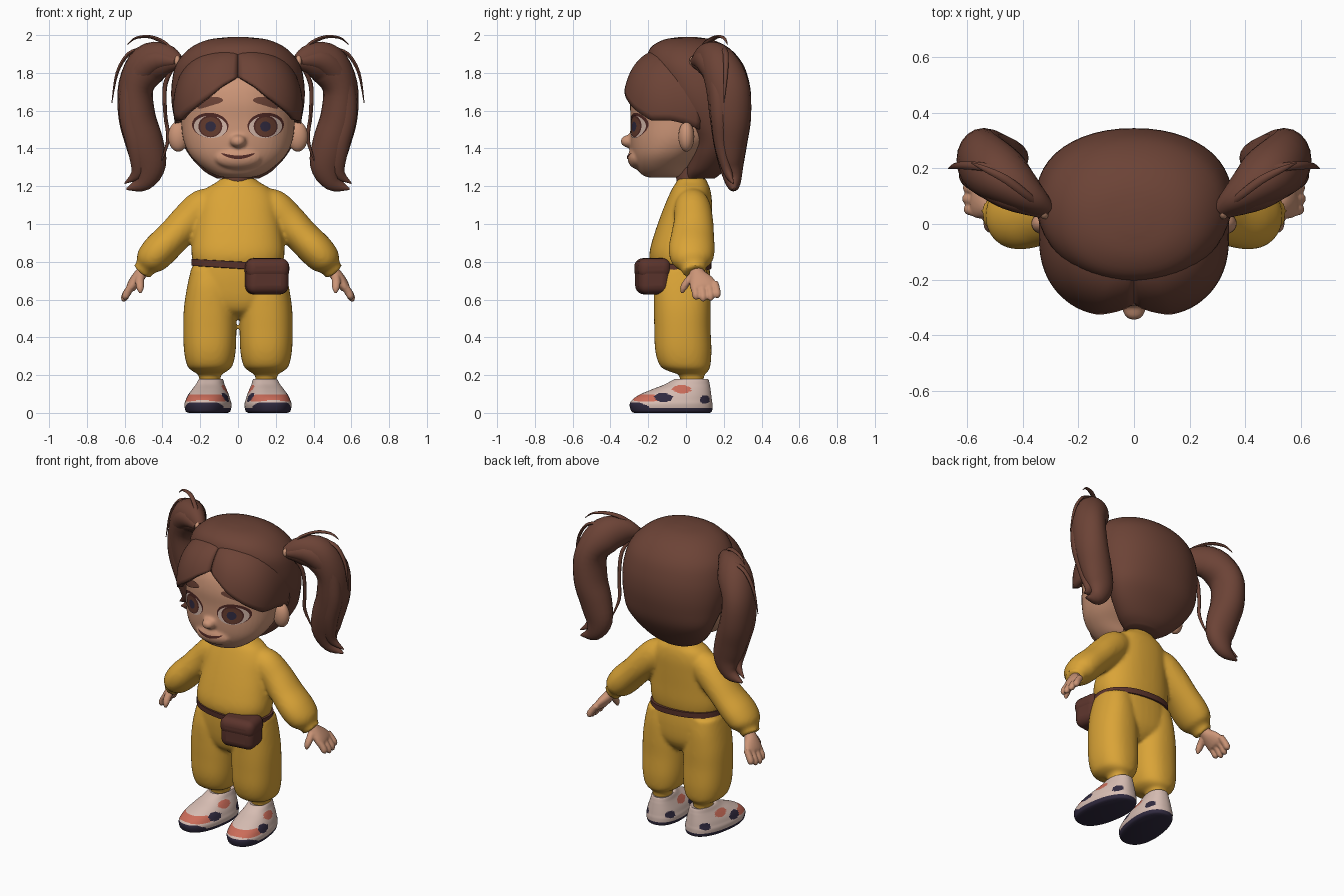
import bpy, bmesh, math
from mathutils import Vector, Matrix
from mathutils.bvhtree import BVHTree

if "Cube" in bpy.data.objects:
    bpy.data.objects.remove(bpy.data.objects["Cube"])

parts = []


def material(name, *rgb):
    m = bpy.data.materials.new(name)
    m.use_nodes = True
    m.diffuse_color = (*rgb, 1)
    m.node_tree.nodes["Principled BSDF"].inputs["Base Color"].default_value = (*rgb, 1)
    return m


HAIR = material("hair brown", .15, .056, .037)
SKIN = material("skin", .60, .30, .185)
CLOTH = material("mustard cloth", .70, .37, .038)
LEATHER = material("dark leather", .105, .034, .025)
SHOE = material("shoe off white", .68, .51, .45)
CORAL = material("coral", .60, .15, .10)
NAVY = material("navy", .03, .023, .05)
DARK = material("lash and lip dark", .08, .022, .018)
WHITE = material("eye white", .62, .45, .38)
IRIS = material("iris brown", .13, .045, .028)


def finish(name, bm, *mats, recalc=True):
    if recalc:
        bmesh.ops.recalc_face_normals(bm, faces=bm.faces[:])
    me = bpy.data.meshes.new(name)
    bm.to_mesh(me)
    bm.free()
    for m in mats:
        me.materials.append(m)
    ob = bpy.data.objects.new(name, me)
    bpy.context.collection.objects.link(ob)
    parts.append(ob)
    return ob


def blend(name, obs, mat, voxel, rounds):
    """Melt overlapping pieces into one soft skin."""
    bm = bmesh.new()
    for ob in obs:
        bm.from_mesh(ob.data)
        parts.remove(ob)
        bpy.data.objects.remove(ob)
    out = finish(name, bm, mat)
    mod = out.modifiers.new("melt", "REMESH")
    mod.mode, mod.voxel_size, mod.use_smooth_shade = "VOXEL", voxel, True
    mod = out.modifiers.new("soften", "SMOOTH")
    mod.factor, mod.iterations = .5, rounds
    return out


def smooth_rows(rows, sub):
    """Catmull-Rom interpolation between rows of numbers."""
    out = []
    for i in range(len(rows) - 1):
        a, b, c, d = rows[max(i - 1, 0)], rows[i], rows[i + 1], rows[min(i + 2, len(rows) - 1)]
        for k in range(sub):
            t = k / sub
            out.append([q + .5 * t * (r - p + t * (2 * p - 5 * q + 4 * r - s + t * (3 * (q - r) + s - p)))
                        for p, q, r, s in zip(a, b, c, d)])
    return out + [list(rows[-1])]


def loft(name, rings, mats, power=2.0, n=32):
    """Skin over rings given as (centre, half axis, half axis)."""
    bm = bmesh.new()
    loops = []
    for c, u, v in rings:
        loop = []
        for k in range(n):
            a = 2 * math.pi * k / n
            cs, sn = [math.copysign(abs(f) ** (2 / power), f) for f in (math.cos(a), math.sin(a))]
            loop.append(bm.verts.new(c + u * cs + v * sn))
        loops.append(loop)
    for lo, hi in zip(loops, loops[1:]):
        for k in range(n):
            bm.faces.new((lo[k], lo[(k + 1) % n], hi[(k + 1) % n], hi[k]))
    bm.faces.new(loops[0][::-1])
    bm.faces.new(loops[-1])
    return finish(name, bm, *mats)


def stack(name, rows, *mats, cx=0, power=2.0, n=40, sub=4):
    """Upright loft, rows of (z, half width, front y, back y)."""
    rings = [(Vector((cx, (f + b) / 2, z)), Vector((w, 0, 0)), Vector((0, (b - f) / 2, 0)))
             for z, w, f, b in smooth_rows(rows, sub)]
    return loft(name, rings, mats, power, n)


def tube(name, rows, mat, s=1, n=20, sub=4):
    """Loft along a path, rows of (x, y, z, radius, depth radius)."""
    rows = smooth_rows(rows, sub)
    pts = [Vector((s * r[0], r[1], r[2])) for r in rows]
    rings = []
    for i, p in enumerate(pts):
        t = (pts[min(i + 1, len(pts) - 1)] - pts[max(i - 1, 0)]).normalized()
        v = Vector((0, 1, 0))
        v = (v - t * t.dot(v)).normalized()
        rings.append((p, t.cross(v) * max(rows[i][3], .002), v * max(rows[i][4], .002)))
    return loft(name, rings, [mat], n=n)


def ball(name, loc, size, mat):
    bm = bmesh.new()
    bmesh.ops.create_uvsphere(bm, u_segments=24, v_segments=14, radius=1,
                              matrix=Matrix.Translation(loc) @ Matrix.Diagonal((*size, 1)))
    return finish(name, bm, mat)


# Head with nose and mouth mound, and neck
skull = stack("skull", [(1.245, .07, -.19, -.05), (1.262, .13, -.235, -.02), (1.31, .20, -.268, .02),
                        (1.37, .257, -.287, .1), (1.45, .291, -.295, .2), (1.55, .301, -.293, .25),
                        (1.65, .297, -.295, .25), (1.75, .27, -.267, .22), (1.85, .18, -.18, .12)],
              SKIN, power=2.2, n=48)
nose = ball("nose", (0, -.303, 1.438), (.043, .044, .034), SKIN)
mound = ball("mouth_mound", (0, -.255, 1.35), (.125, .055, .06), SKIN)
head = blend("head", [skull, nose, mound], SKIN, .01, 5)
stack("neck", [(1.17, .085, -.04, .1), (1.23, .075, -.05, .1), (1.3, .08, -.06, .1)], HAIR)

# Painted face plates, laid onto the head
face_tree = BVHTree.FromObject(head, bpy.context.evaluated_depsgraph_get())


def plate(name, x, z, w, h, mat, lift, tilt=0.0, bend=0.0):
    bm = bmesh.new()
    n, rows = 28, 6
    grid = []
    for r in range(rows + 1):
        loop = []
        for k in range(n):
            a = 2 * math.pi * k / n
            px, pz = math.cos(a) * r / rows, math.sin(a) * r / rows
            dx, dz = w * px, h * pz + bend * px * px
            dx, dz = dx * math.cos(tilt) - dz * math.sin(tilt), dx * math.sin(tilt) + dz * math.cos(tilt)
            hit, normal = face_tree.ray_cast(Vector((x + dx, -1, z + dz)), Vector((0, 1, 0)))[:2]
            loop.append(bm.verts.new(hit + normal * lift))
        grid.append(loop)
    for lo, hi in zip(grid, grid[1:]):
        for k in range(n):
            bm.faces.new((lo[k], hi[k], hi[(k + 1) % n], lo[(k + 1) % n]))
    bmesh.ops.remove_doubles(bm, verts=bm.verts[:], dist=1e-5)
    return finish(name, bm, mat, recalc=False)


plate("mouth", 0, 1.353, .088, .009, DARK, .003, bend=.02)
for s, side in ((1, "left_"), (-1, "right_")):
    plate(side + "lash_line", s * .146, 1.522, .096, .067, DARK, .002, tilt=s * .08)
    plate(side + "eye_white", s * .144, 1.514, .087, .059, WHITE, .004, tilt=s * .08)
    plate(side + "iris_rim", s * .144, 1.517, .062, .058, DARK, .0055)
    plate(side + "iris", s * .144, 1.515, .054, .051, IRIS, .007)
    plate(side + "pupil", s * .142, 1.516, .027, .027, NAVY, .0085)
    plate(side + "eyebrow", s * .148, 1.647, .07, .022, HAIR, .006, tilt=-s * .3, bend=-.012)
    ball(side + "ear", (s * .316, .002, 1.463), (.054, .042, .08), SKIN)

# Hair cap over the back and crown
stack("hair_cap", [(1.24, .11, .0, .15), (1.28, .18, .0, .2), (1.36, .255, .01, .26),
                   (1.45, .305, .0, .31), (1.55, .335, -.08, .335), (1.65, .352, -.15, .345),
                   (1.75, .35, -.19, .335), (1.85, .325, -.21, .3), (1.93, .255, -.19, .23),
                   (1.975, .16, -.12, .14), (1.99, .04, -.03, .05)], HAIR, power=2.15, n=48)

# Parted fringe, one swept shell on each side
hairline = [(0, 1.775), (12, 1.735), (25, 1.675), (42, 1.615), (65, 1.55), (85, 1.55), (105, 1.5)]


def hairline_z(a):
    for (a0, z0), (a1, z1) in zip(hairline, hairline[1:]):
        if a <= a1:
            return z0 + (z1 - z0) * (a - a0) / (a1 - a0)
    return hairline[-1][1]


for s, side in ((1, "left_"), (-1, "right_")):
    bm = bmesh.new()
    cols, rows = 24, 14
    grid = []
    for i in range(cols + 1):
        deg = 105 * i / cols
        a = math.radians(deg)
        low = math.asin((hairline_z(deg) - 1.62) / .31)
        puff = .94 + .115 * min(1, deg / 20) ** .6
        line = []
        for j in range(rows + 1):
            v = j / rows
            e = math.radians(76) * (1 - v) + low * v
            r = max(math.cos(e), 0) ** .66 * puff
            ca = math.copysign(abs(math.cos(a)) ** .8, math.cos(a))
            line.append(bm.verts.new((s * .325 * r * math.sin(a) ** .9, -.03 - .302 * r * ca,
                                      1.62 + .315 * math.sin(e))))
        grid.append(line)
    for i in range(cols):
        for j in range(rows):
            quad = (grid[i][j], grid[i][j + 1], grid[i + 1][j + 1], grid[i + 1][j])
            bm.faces.new(quad if s > 0 else quad[::-1])
    fringe = finish(side + "fringe", bm, HAIR, recalc=False)
    mod = fringe.modifiers.new("thickness", "SOLIDIFY")
    mod.thickness, mod.offset = .03, -1

    # Pigtail, its loose strands and tie
    tube(side + "pigtail", [(.31, .05, 1.855, .035, .03), (.38, .10, 1.87, .085, .065),
                            (.47, .17, 1.845, .11, .10), (.54, .22, 1.73, .094, .115),
                            (.535, .235, 1.57, .098, .11), (.495, .235, 1.43, .1, .09),
                            (.47, .24, 1.31, .088, .065), (.505, .25, 1.22, .05, .04),
                            (.59, .255, 1.185, .005, .008)], HAIR, s)
    tube(side + "pigtail_lock", [(.33, .04, 1.86, .02, .02), (.45, .10, 1.86, .06, .05),
                                 (.55, .16, 1.75, .06, .05), (.575, .18, 1.58, .055, .05),
                                 (.54, .19, 1.42, .05, .04), (.53, .22, 1.28, .035, .025),
                                 (.6, .25, 1.215, .003, .004)], HAIR, s)
    tube(side + "top_strand", [(.32, .05, 1.87, .012, .012), (.38, .10, 1.95, .012, .015),
                               (.46, .16, 1.99, .009, .015), (.54, .2, 1.985, .006, .01),
                               (.585, .22, 1.95, .002, .002)], HAIR, s, n=8)
    tube(side + "outer_strand", [(.5, .2, 1.93, .01, .015), (.58, .21, 1.9, .01, .015),
                                 (.64, .21, 1.8, .008, .012), (.668, .2, 1.64, .002, .002)], HAIR, s, n=8)
    tube(side + "inner_strand", [(.33, .06, 1.85, .01, .01), (.385, .12, 1.74, .012, .012),
                                 (.385, .15, 1.58, .01, .012), (.37, .17, 1.45, .01, .01),
                                 (.41, .2, 1.32, .003, .003)], HAIR, s, n=8)
    ball(side + "hair_tie", (s * .322, .045, 1.862), (.018, .028, .03), SKIN)

    # Hand
    hand = [tube("palm", [(.48, .05, .775, .03, .034), (.515, .06, .735, .033, .042),
                          (.545, .08, .695, .032, .066), (.565, .095, .665, .026, .07),
                          (.572, .098, .65, .012, .055)], SKIN, s)]
    for y, reach in ((.045, .95), (.083, 1.08), (.122, 1.02), (.157, .85)):
        hand.append(tube("finger", [(.55, y - .005, .69, .02, .02),
                                    (.555 + .03 * reach, y + .005, .68 - .04 * reach, .021, .021),
                                    (.555 + .044 * reach, y + .008, .68 - .068 * reach, .019, .019),
                                    (.555 + .053 * reach, y + .009, .68 - .083 * reach, .006, .006)],
                         SKIN, s, n=12))
    hand.append(tube("thumb", [(.515, .05, .735, .024, .024), (.52, .008, .695, .023, .021),
                               (.518, -.014, .66, .02, .018), (.516, -.022, .632, .006, .006)],
                     SKIN, s, n=12))
    blend(side + "hand", hand, SKIN, .006, 3)

    # Shoe with coloured patches and a dark sole
    shoe = stack(side + "shoe", [(0, .098, -.275, .125), (.01, .114, -.292, .138), (.045, .12, -.30, .14),
                                 (.07, .113, -.285, .137), (.095, .104, -.25, .134), (.125, .088, -.18, .13),
                                 (.15, .074, -.115, .126), (.178, .062, -.06, .118), (.172, .05, -.045, .1)],
                 SHOE, CORAL, NAVY, power=2.3, n=96, sub=8)
    patches = [(-.135, .082, .045, .025, 2), (-.225, .08, .085, .02, 1),
               (-.035, .125, .05, .022, 1), (.09, .07, .03, .022, 2)]
    for f in shoe.data.polygons:
        y, z = f.center.y, f.center.z
        if z < .026 + .03 * max(0, min(1, (-.2 - y) / .06)):
            f.material_index = 2
            continue
        for py, pz, ry, rz, slot in patches:
            if ((y - py) / ry) ** 2 + ((z - pz) / rz) ** 2 < 1:
                f.material_index = slot
                break
    shoe.location.x = s * .148
    shoe.rotation_euler.z = s * math.radians(8)

# Sweater body with both sleeves
sweater = [stack("body", [(.765, .225, -.17, .11), (.8, .24, -.19, .124), (.86, .247, -.192, .132),
                          (.95, .235, -.167, .134), (1.05, .217, -.132, .137), (1.13, .203, -.1, .137),
                          (1.19, .165, -.072, .127), (1.22, .115, -.052, .112), (1.243, .09, -.044, .107)],
                 CLOTH, power=2.3)]
for s in (1, -1):
    sweater.append(tube("sleeve", [(.10, .035, 1.11, .075, .07), (.18, .035, 1.09, .097, .095),
                                   (.26, .04, 1.02, .095, .104), (.34, .035, .935, .091, .115),
                                   (.415, .03, .86, .093, .123), (.465, .035, .805, .082, .108),
                                   (.49, .04, .77, .055, .07), (.509, .045, .745, .056, .065)],
                        CLOTH, s, n=28))
blend("sweater", sweater, CLOTH, .012, 8)

# Baggy trousers gathered at the ankles
trousers = [stack("seat", [(.50, .05, -.08, .06), (.54, .15, -.14, .1), (.6, .24, -.165, .126),
                           (.7, .255, -.177, .13), (.79, .238, -.178, .122)], CLOTH, power=2.3)]
for s in (1, -1):
    trousers.append(stack("leg", [(.15, .054, -.03, .092), (.2, .06, -.037, .097), (.22, .09, -.09, .117),
                                  (.25, .12, -.138, .129), (.33, .137, -.163, .135), (.45, .141, -.168, .13),
                                  (.56, .137, -.17, .13), (.67, .12, -.168, .125), (.76, .1, -.15, .11)],
                          CLOTH, cx=s * .149, power=2.3))
blend("trousers", trousers, CLOTH, .01, 7)

# Belt and hip pouch
belt = stack("belt", [(.762, .22, -.17, .11), (.765, .247, -.195, .134), (.8, .247, -.199, .136),
                      (.804, .22, -.17, .11)], LEATHER, power=2.3, sub=1)
for v in belt.data.vertices:
    v.co.z -= .06 * v.co.x


def rounded_box(name, loc, size, bevel):
    bm = bmesh.new()
    bmesh.ops.create_cube(bm, size=1, matrix=Matrix.Diagonal((*size, 1)))
    ob = finish(name, bm, LEATHER)
    ob.location = loc
    ob.rotation_euler.z = math.radians(8)
    mod = ob.modifiers.new("round", "BEVEL")
    mod.width, mod.segments = bevel, 5


rounded_box("pouch", (.151, -.176, .722), (.225, .17, .19), .048)
rounded_box("pouch_flap", (.151, -.177, .764), (.231, .176, .11), .045)

# Smooth shading with kept edges
bpy.ops.object.select_all(action="DESELECT")
for ob in parts:
    ob.select_set(True)
bpy.context.view_layer.objects.active = head
bpy.ops.object.shade_smooth_by_angle(angle=math.radians(50))
